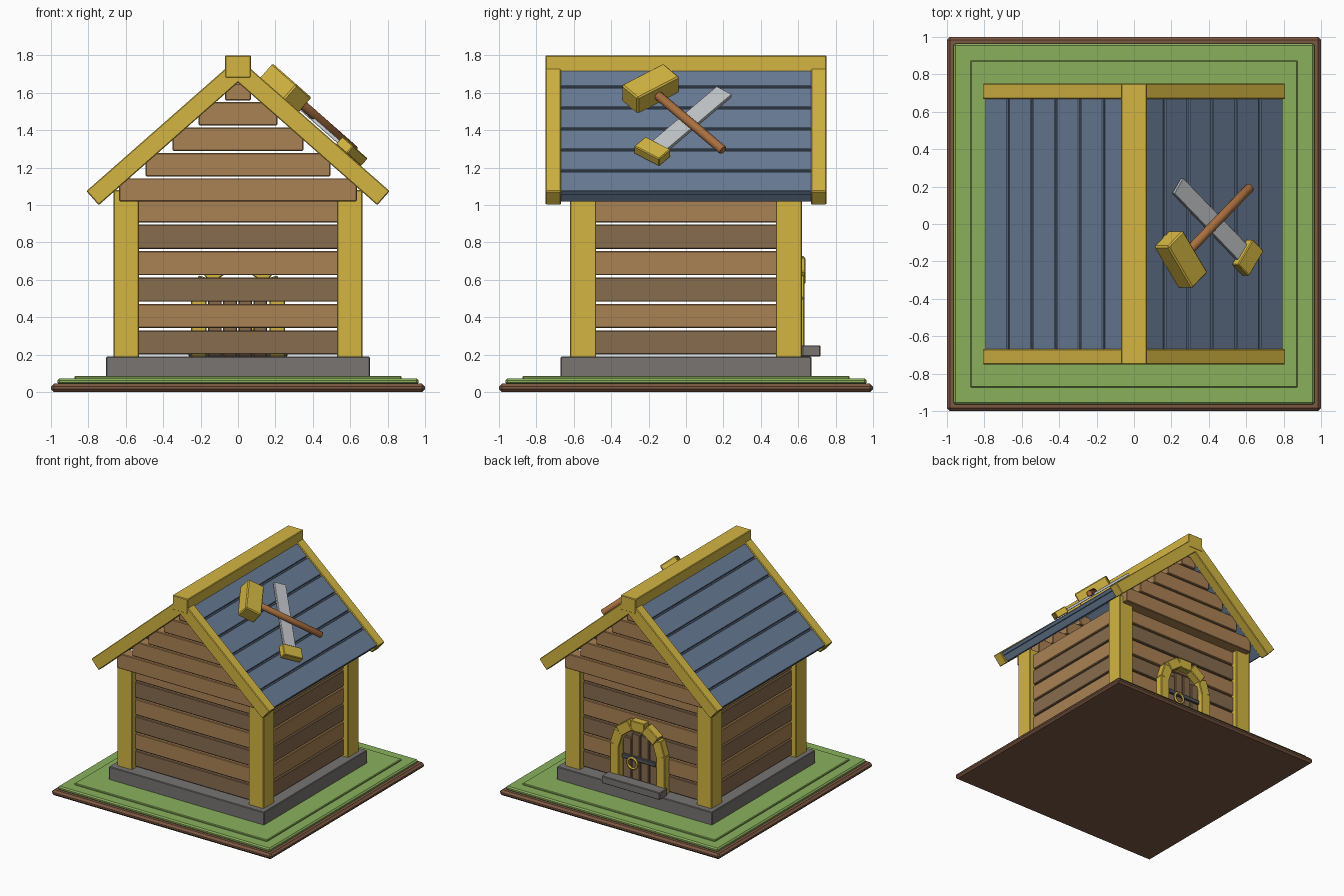
import bpy, bmesh
from math import radians, pi, sin, cos
from mathutils import Matrix, Vector

cube = bpy.data.objects.get("Cube")
if cube:
    bpy.data.objects.remove(cube, do_unlink=True)


def material(name, r, g, b):
    lin = [((c / 255 + 0.055) / 1.055) ** 2.4 for c in (r, g, b)] + [1]
    m = bpy.data.materials.new(name)
    m.use_nodes = True
    m.diffuse_color = lin
    node = next(n for n in m.node_tree.nodes if n.type == 'BSDF_PRINCIPLED')
    node.inputs["Base Color"].default_value = lin
    return m


yellow = material("yellow_timber", 212, 182, 66)
light_wood = material("light_wood", 170, 130, 84)
dark_wood = material("dark_wood", 135, 108, 78)
stone = material("stone", 120, 117, 114)
grass = material("grass", 138, 176, 92)
soil = material("soil", 124, 88, 66)
slate = material("slate", 106, 125, 151)
steel = material("steel", 196, 199, 203)
handle_wood = material("handle_wood", 170, 112, 64)
iron = material("dark_iron", 88, 88, 92)


def finish(name, bm, mat, bevel=0.0):
    mesh = bpy.data.meshes.new(name)
    bm.to_mesh(mesh)
    bm.free()
    mesh.materials.append(mat)
    ob = bpy.data.objects.new(name, mesh)
    bpy.context.collection.objects.link(ob)
    if bevel:
        mod = ob.modifiers.new("edge_bevel", 'BEVEL')
        mod.width = bevel
        mod.segments = 1
    return ob


def box(name, x, y, z, mat, frame=Matrix(), bevel=0.005):
    """Box between pairs of limits, placed in a local frame."""
    lo, hi = Vector((x[0], y[0], z[0])), Vector((x[1], y[1], z[1]))
    bm = bmesh.new()
    size = Matrix.Diagonal((*(hi - lo), 1))
    bmesh.ops.create_cube(bm, size=1, matrix=frame @ Matrix.Translation((lo + hi) / 2) @ size)
    return finish(name, bm, mat, bevel)


def sym(a):
    return (-a, a)


def spin(i):
    return Matrix.Rotation(pi * i, 4, 'Z')


# Ground and foundation
box("soil_slab", sym(1), sym(1), (0, 0.045), soil, bevel=0.016)
box("grass_lower", sym(0.965), sym(0.965), (0.04, 0.072), grass, bevel=0.01)
box("grass_upper", sym(0.875), sym(0.875), (0.06, 0.085), grass)
box("foundation", sym(0.705), sym(0.67), (0.07, 0.19), stone)

# Corner posts
for sx in (-1, 1):
    for sy in (-1, 1):
        box("corner_post", sorted((sx * 0.53, sx * 0.665)), sorted((sy * 0.48, sy * 0.62)),
            (0.18, 1.08), yellow)

# Wall planks with narrow gaps, alternating tone
for row in range(6):
    z0 = 0.2 + row * 0.1415
    tone = light_wood if row % 2 else dark_wood
    for i in (0, 1):
        box("end_wall_plank", sym(0.54), (0.52, 0.575), (z0, z0 + 0.13), tone, spin(i))
        box("side_wall_plank", (0.57, 0.625), sym(0.49), (z0, z0 + 0.13), tone, spin(i))

# Gable planks stepping up under the roof
for row, half in enumerate((0.635, 0.495, 0.35, 0.21, 0.07)):
    z0 = 1.018 + row * 0.1355
    top = min(z0 + 0.125, 1.65)
    for i in (0, 1):
        box("gable_plank", sym(half), (0.57, 0.668), (z0, top), light_wood, spin(i))

# Roof: each slope has its own frame, x down the slope, z outward
slope = Matrix.Translation((0, 0, 1.788)) @ Matrix.Rotation(radians(41.35), 4, 'Y')
for i in (0, 1):
    side = spin(i) @ slope
    box("roof_slab", (0.02, 1.062), sym(0.675), (-0.095, -0.028), slate, side)
    for k in range(6):
        end = 1.07 - 0.17 * k
        box("slate_course", (end - 0.16, end), sym(0.672), (-0.04, -0.008), slate, side)
    for y in ((-0.75, -0.668), (0.668, 0.75)):
        box("barge_board", (0, 1.08), y, (-0.1, 0), yellow, side)
box("ridge_beam", sym(0.07), sym(0.752), (1.68, 1.8), yellow)


def rod(name, x0, x1, radius, mat, frame):
    bm = bmesh.new()
    m = frame @ Matrix.Translation(((x0 + x1) / 2, 0, 0)) @ Matrix.Rotation(pi / 2, 4, 'Y')
    bmesh.ops.create_cone(bm, cap_ends=True, segments=12, radius1=radius, radius2=radius,
                          depth=x1 - x0, matrix=m)
    ob = finish(name, bm, mat, 0.005)
    for p in ob.data.polygons:
        p.use_smooth = len(p.vertices) == 4
    return ob


# Crossed hammer and saw lying on the +x slope
hammer = slope @ Matrix.Translation((0.298, -0.19, 0.039)) @ Matrix.Rotation(radians(38), 4, 'Z')
box("hammer_head", sym(0.07), sym(0.142), sym(0.06), yellow, hammer, 0.008)
rod("hammer_handle", 0, 0.63, 0.025, handle_wood, hammer)
saw = slope @ Matrix.Translation((0.516, 0.032, 0.018)) @ Matrix.Rotation(radians(-38), 4, 'Z')
box("saw_blade", (-0.28, 0.31), sym(0.052), sym(0.01), steel, saw, 0.002)
box("saw_handle", (0.295, 0.395), sym(0.085), (-0.02, 0.035), yellow, saw)

# Door on the back wall
for k in range(4):
    x0 = -0.16 + k * 0.081
    top = 0.605 if k in (1, 2) else 0.56
    box("door_plank", (x0, x0 + 0.073), (0.57, 0.597), (0.19, top), dark_wood)
box("door_strap", sym(0.155), (0.59, 0.615), (0.39, 0.425), iron)
box("door_step", sym(0.265), (0.62, 0.72), (0.19, 0.25), stone)
for x in ((-0.25, -0.168), (0.168, 0.25)):
    box("door_post", x, (0.565, 0.633), (0.19, 0.5), yellow)

# Arch stones round the door head
for k in range(5):
    a = radians(18 + 36 * k)
    place = Matrix.Translation((0.2 * cos(a), 0, 0.49 + 0.195 * sin(a))) @ Matrix.Rotation(-a, 4, 'Y')
    box("arch_stone", sym(0.042), (0.565, 0.633 + 0.006 * (k % 2)), sym(0.064), yellow, place)

# Ring pull swept along a circle
ring = bpy.data.curves.new("ring_pull", 'CURVE')
ring.dimensions = '3D'
ring.bevel_depth = 0.009
ring.bevel_resolution = 1
path = ring.splines.new('POLY')
path.points.add(15)
path.use_cyclic_u = True
for k, p in enumerate(path.points):
    a = 2 * pi * k / 16
    p.co = (0.055 + 0.043 * cos(a), 0.618, 0.37 + 0.043 * sin(a), 1)
ring.materials.append(yellow)
bpy.context.collection.objects.link(bpy.data.objects.new("ring_pull", ring))
